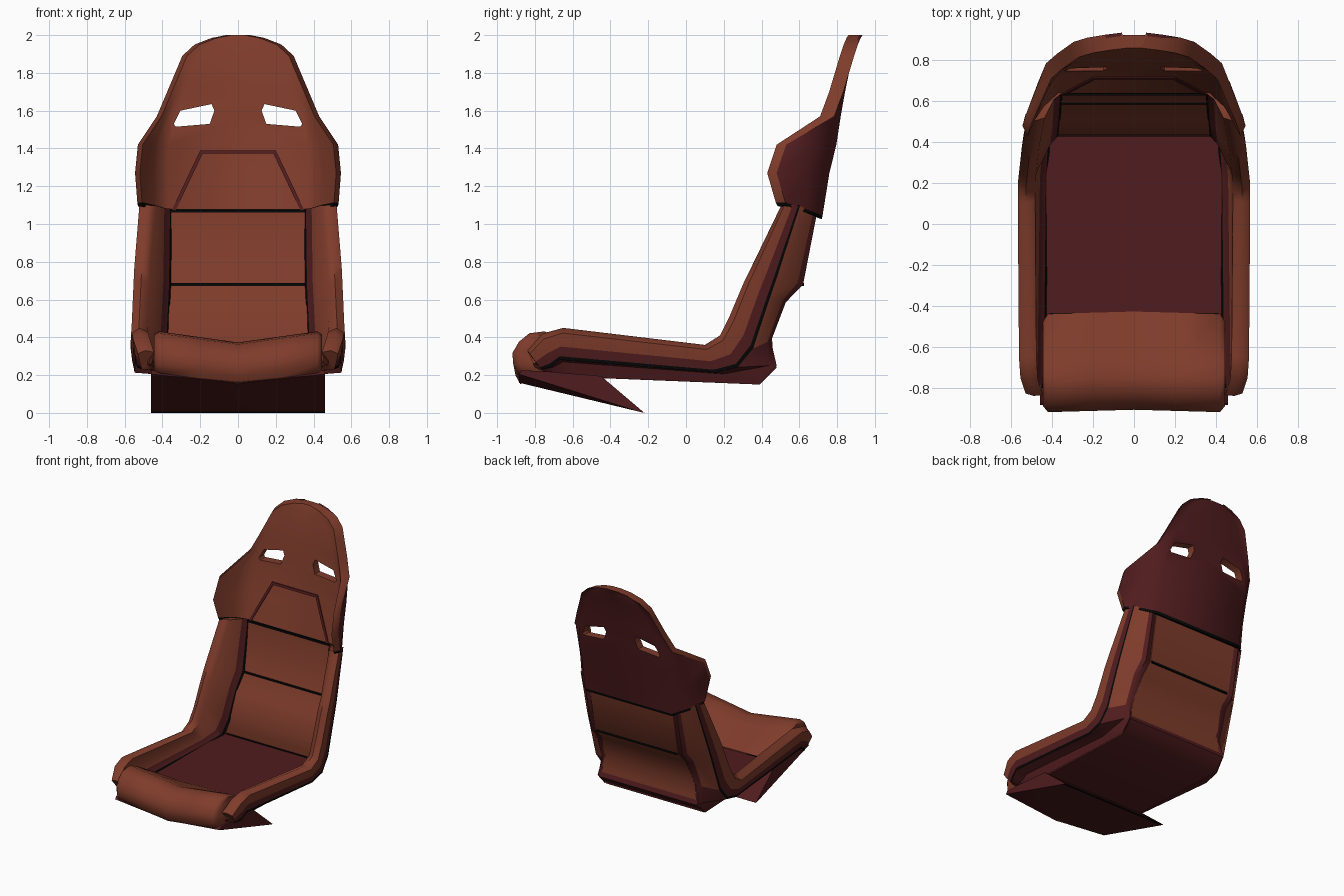
import bpy, bmesh
from mathutils import Vector

cube = bpy.data.objects.get("Cube")
if cube:
    bpy.data.objects.remove(cube)

BROWN, DARK, BLACK = 0, 1, 2


def material(name, rgb):
    m = bpy.data.materials.new(name)
    m.use_nodes = True
    m.diffuse_color = (*rgb, 1)
    m.node_tree.nodes["Principled BSDF"].inputs["Base Color"].default_value = (*rgb, 1)
    return m


MATS = [material("brown leather", (0.212, 0.045, 0.024)),
        material("dark red leather", (0.08, 0.0115, 0.013)),
        material("black piping", (0.002, 0.002, 0.002))]


def loft(name, rings, rule, caps=(BROWN, BROWN)):
    """Skin a row of closed rings; rule(ring, segment) gives each face its colour."""
    bm = bmesh.new()
    rows = [[bm.verts.new(p) for p in ring] for ring in rings]
    n = len(rows[0])
    for i, (a, b) in enumerate(zip(rows, rows[1:])):
        for j in range(n):
            k = (j + 1) % n
            bm.faces.new((a[j], a[k], b[k], b[j])).material_index = rule(i, j)
    for row, colour in ((rows[0], caps[0]), (rows[-1], caps[1])):
        for j in range(n // 2 - 1):
            f = bm.faces.new((row[j], row[j + 1], row[n - 2 - j], row[n - 1 - j]))
            f.material_index = colour
    bmesh.ops.recalc_face_normals(bm, faces=bm.faces)
    mesh = bpy.data.meshes.new(name)
    bm.to_mesh(mesh)
    bm.free()
    for m in MATS:
        mesh.materials.append(m)
    ob = bpy.data.objects.new(name, mesh)
    bpy.context.collection.objects.link(ob)
    return ob


def across(name, profile, half, colour, flare=0):
    """Extrude a (y, z) profile across the seat, optionally wider towards the floor."""
    return loft(name, [[(s * (half + flare * max(0, .6 - z)), y, z) for y, z in profile]
                       for s in (-1, 1)], lambda i, j: colour, (colour, colour))


def box(name, half, y0, y1, z0, z1, colour):
    return across(name, [(y0, z0), (y1, z0), (y1, z1), (y0, z1)], half, colour)


# Head and shoulder shell: height, half width, panel half width, panel y, wing y
shell_rows = [
    (1.025, .53, .37, .635, .485), (1.045, .533, .37, .64, .475),
    (1.27, .545, .37, .695, .43), (1.42, .53, .37, .732, .48),
    (1.57, .43, .355, .755, .71), (1.70, .375, .29, .778, .758),
    (1.83, .32, .24, .805, .797), (1.89, .295, .21, .822, .815),
    (1.95, .23, .16, .84, .835), (1.985, .14, .09, .852, .85),
    (2.0, .06, .03, .86, .86)]
shell_rings = []
for i, (z, w, wi, yc, ye) in enumerate(shell_rows):
    lift = .07 if i < 2 else 0
    rim = .05 if i < 4 else .075
    thick = .083 if i < 2 else .064
    mid = (w + wi) / 2
    ym = yc + (ye - yc) * .4
    front = [(w - .025, ye, z + lift), (mid - .01, ym, z + lift * .8),
             (wi, yc, z + lift * .5)]
    back = [(w, ye + rim, z + lift), (mid + .02, ym + .058, z + lift * .5),
            (wi + .01, yc + thick, z)]
    ring = [(-x, y, h) for x, y, h in front] + [(0, yc, z + lift * .5)] + front[::-1]
    ring += back + [(0, yc + thick, z)] + [(-x, y, h) for x, y, h in back[::-1]]
    shell_rings.append(ring)


def shell_rule(i, j):
    if i == 0:
        return BLACK
    return DARK if 7 <= j <= 12 else BROWN


shell = loft("headrest_shell", shell_rings, shell_rule, (BLACK, BROWN))

# Harness slots cut through the shell
slot = [(.14, 1.635), (.305, 1.60), (.34, 1.53), (.33, 1.515), (.15, 1.53), (.125, 1.60)]
for side in (-1, 1):
    cutter = loft("slot_cutter", [[(side * x, y, z) for x, z in slot] for y in (.6, 1.0)],
                  lambda i, j: BROWN)
    cutter.hide_render = True
    cut = shell.modifiers.new("slot", "BOOLEAN")
    cut.operation = "DIFFERENCE"
    cut.solver = "EXACT"
    cut.object = cutter
    bpy.context.view_layer.objects.active = shell
    bpy.ops.object.modifier_apply(modifier=cut.name)
    bpy.data.objects.remove(cutter)

# Trapezoid seam on the shoulder panel
seam = []
for x, z in ((-.35, 1.075), (-.2, 1.39), (.2, 1.39), (.35, 1.075)):
    x2, z2 = x * .94, z - (.018 if z > 1.2 else 0)
    ya, yb = (.638 + .2455 * (h - 1.08) for h in (z, z2))
    seam.append([(x, ya - .004, z), (x2, yb - .004, z2), (x2, yb + .004, z2), (x, ya + .004, z)])
loft("shoulder_seam", seam, lambda i, j: DARK, (DARK, DARK))

# Lumbar panel and its piping
across("back_panel", [(.435, .23), (.433, .30), (.435, .38), (.50, .56), (.59, .68), (.634, 1.06),
                      (.69, 1.06), (.62, .68), (.528, .585), (.455, .40), (.462, .30), (.47, .24)],
       .365, BROWN, .16)
box("lumbar_piping", .355, .583, .625, .673, .688, BLACK)
box("shoulder_piping", .36, .629, .66, 1.06, 1.074, BLACK)

# Seat pan and its piping
across("seat_pan", [(-.6, .19), (.39, .15), (.48, .24), (.468, .275), (.44, .235), (-.6, .245)],
       .43, DARK)
box("rear_pan_piping", .40, .428, .438, .22, .243, BLACK)
box("front_pan_piping", .41, -.445, -.434, .22, .25, BLACK)

# Front thigh roll, dipping in the middle
roll = [(-.89, .215), (-.915, .26), (-.92, .32), (-.885, .38), (-.83, .425), (-.75, .435),
        (-.67, .40), (-.44, .25), (-.44, .2), (-.7, .2)]
roll_rings = []
for x in (-.445, -.42, -.21, 0, .21, .42, .445):
    dip = .062 * (1 - abs(x) / .445)
    shrink = .86 if abs(x) > .43 else 1
    roll_rings.append([(x, -.7 + (y + .7) * shrink + dip * .2,
                        .3 + (z - .3) * shrink - dip * (1 if y < -.6 and z > .21 else 0))
                       for y, z in roll])
loft("thigh_roll", roll_rings, lambda i, j: BROWN)

# Wedge under the front edge, with a dark trailing strip
wedge_rings = []
for x in (-.46, 0, .46):
    sag = 0 if x else .045
    wedge_rings.append([(x, -.885, .205 - sag), (x, -.25, .007), (x, -.22, 0),
                        (x, -.45, .195), (x, -.75, .22), (x, -.87, .225 - sag)])
loft("front_wedge", wedge_rings, lambda i, j: BLACK if j == 1 else DARK, (DARK, DARK))

# Side bolster stations: rim, piping line, base line, inner line (y, z); outer, inner x
stations = [
    ((-.84, .33), (-.77, .235), (-.74, .21), (-.80, .24), .53, .44),
    ((-.76, .42), (-.72, .25), (-.66, .20), (-.73, .25), .555, .435),
    ((-.65, .45), (-.67, .29), (-.58, .19), (-.62, .25), .562, .43),
    ((.10, .36), (.15, .22), (.39, .15), (.25, .23), .568, .42),
    ((.18, .41), (.27, .25), (.48, .25), (.41, .24), .568, .41),
    ((.23, .51), (.35, .35), (.45, .38), (.43, .36), .562, .37),
    ((.31, .70), (.44, .62), (.53, .59), (.51, .57), .553, .36),
    ((.35, .78), (.475, .72), (.62, .68), (.585, .68), .549, .355),
    ((.505, 1.10), (.60, 1.10), (.69, 1.04), (.64, 1.08), .522, .35)]
bolster_rings = []
for i, (rim, pipe, base, inner, xo, xi) in enumerate(stations):
    r, p, b, f = (Vector(v) for v in (rim, pipe, base, inner))
    xb = min(.44, xi + .05)
    under = .2 if i < 4 else .8
    points = [(xi, f), (xi + .01, f.lerp(r, .05)), (xi + .04, f.lerp(r, .22)),
              (xo - .085, f.lerp(r, .9)), (xo - .04, r), (xo, r.lerp(p, .17)),
              (xo - .008, r.lerp(p, .62)), (xo - .018, r.lerp(p, .94)),
              (xo - .02, r.lerp(p, 1.05)), (xb + .02, p.lerp(b, under)),
              (xb, b), (xi, b.lerp(f, .3))]
    bolster_rings.append([(x, v.x, v.y) for x, v in points])


def bolster_rule(i, j):
    if j in (0, 7):
        return BLACK
    if 2 <= j <= 5 or (j == 8 and i >= 5):
        return BROWN
    return DARK


bolster = loft("side_bolster", bolster_rings, bolster_rule)
bolster.modifiers.new("mirror", "MIRROR").use_axis[0] = True

# Smooth shading with crisp seams
for ob in bpy.context.collection.objects:
    if ob.type == "MESH":
        bpy.ops.object.select_all(action="DESELECT")
        ob.select_set(True)
        bpy.context.view_layer.objects.active = ob
        bpy.ops.object.shade_smooth_by_angle(angle=.9)
